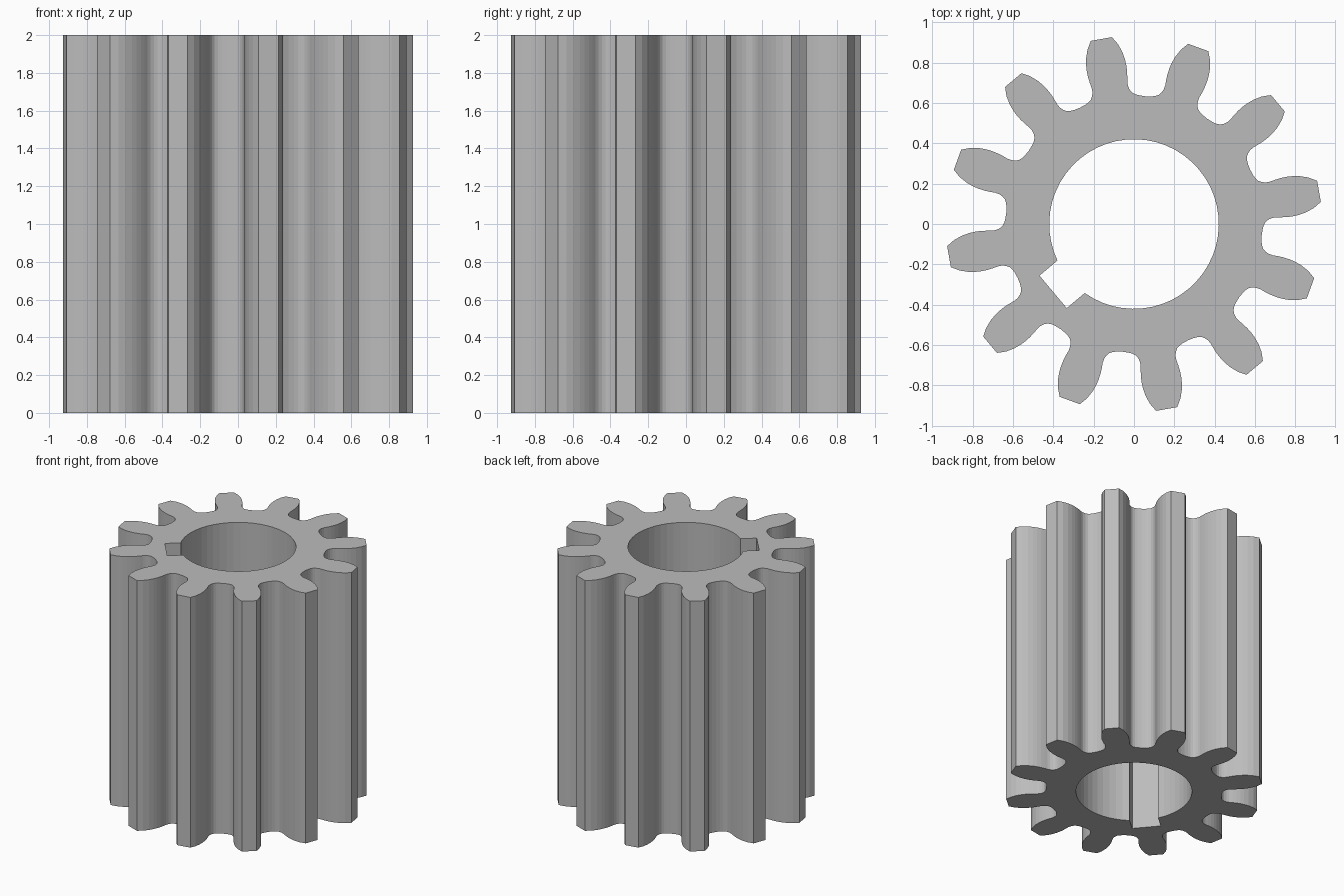
import bpy, bmesh
from math import radians, cos, sin, asin, degrees
from mathutils import Vector

cube = bpy.data.objects.get("Cube")
if cube:
    bpy.data.objects.remove(cube, do_unlink=True)

TEETH, FIRST_TOOTH, HEIGHT = 12, 10, 2.0
BORE, KEY_ANGLE, KEY_HALF, KEY_DEPTH = 0.42, 220, 0.105, 0.523


def polar(r, deg):
    return Vector((r * cos(radians(deg)), r * sin(radians(deg)), 0))


# Half tooth: radius and angle from the tooth centre, tip to mid gap
half = [(0.932, 3.25), (0.895, 4.9), (0.855, 6.1), (0.82, 6.8), (0.79, 7.2),
        (0.76, 7.4), (0.73, 7.4), (0.705, 7.3), (0.685, 7.5), (0.667, 8.1),
        (0.652, 9.1), (0.643, 10.5), (0.638, 12.2), (0.635, 15)]
tooth = [(r, -a) for r, a in reversed(half)] + half[:-1]
outer = [polar(r, FIRST_TOOTH + 360 / TEETH * i + a)
         for i in range(TEETH) for r, a in tooth]

# Bore with a rectangular keyway
gap = degrees(asin(KEY_HALF / BORE))
steps = 48
inner = [polar(BORE, KEY_ANGLE + gap + (360 - 2 * gap) * i / steps)
         for i in range(steps + 1)]
along, across = polar(KEY_DEPTH, KEY_ANGLE), polar(KEY_HALF, KEY_ANGLE + 90)
inner += [along - across, along + across]

# Fill between the two outlines and extrude to full height
bm = bmesh.new()
edges = []
for loop in (outer, inner):
    verts = [bm.verts.new(p) for p in loop]
    edges += [bm.edges.new((verts[i - 1], verts[i])) for i in range(len(verts))]
bmesh.ops.triangle_fill(bm, edges=edges, use_beauty=True, normal=(0, 0, 1))
top = bmesh.ops.extrude_face_region(bm, geom=bm.faces[:], use_keep_orig=True)
bmesh.ops.translate(bm, vec=(0, 0, HEIGHT),
                    verts=[g for g in top["geom"] if isinstance(g, bmesh.types.BMVert)])
bmesh.ops.recalc_face_normals(bm, faces=bm.faces[:])

mesh = bpy.data.meshes.new("pinion_gear")
bm.to_mesh(mesh)
bm.free()
gear = bpy.data.objects.new("pinion_gear", mesh)
bpy.context.collection.objects.link(gear)

# Plain grey metal
color = (0.5, 0.5, 0.5, 1)
steel = bpy.data.materials.new("grey_steel")
steel.use_nodes = True
steel.diffuse_color = color
steel.node_tree.nodes["Principled BSDF"].inputs["Base Color"].default_value = color
mesh.materials.append(steel)
